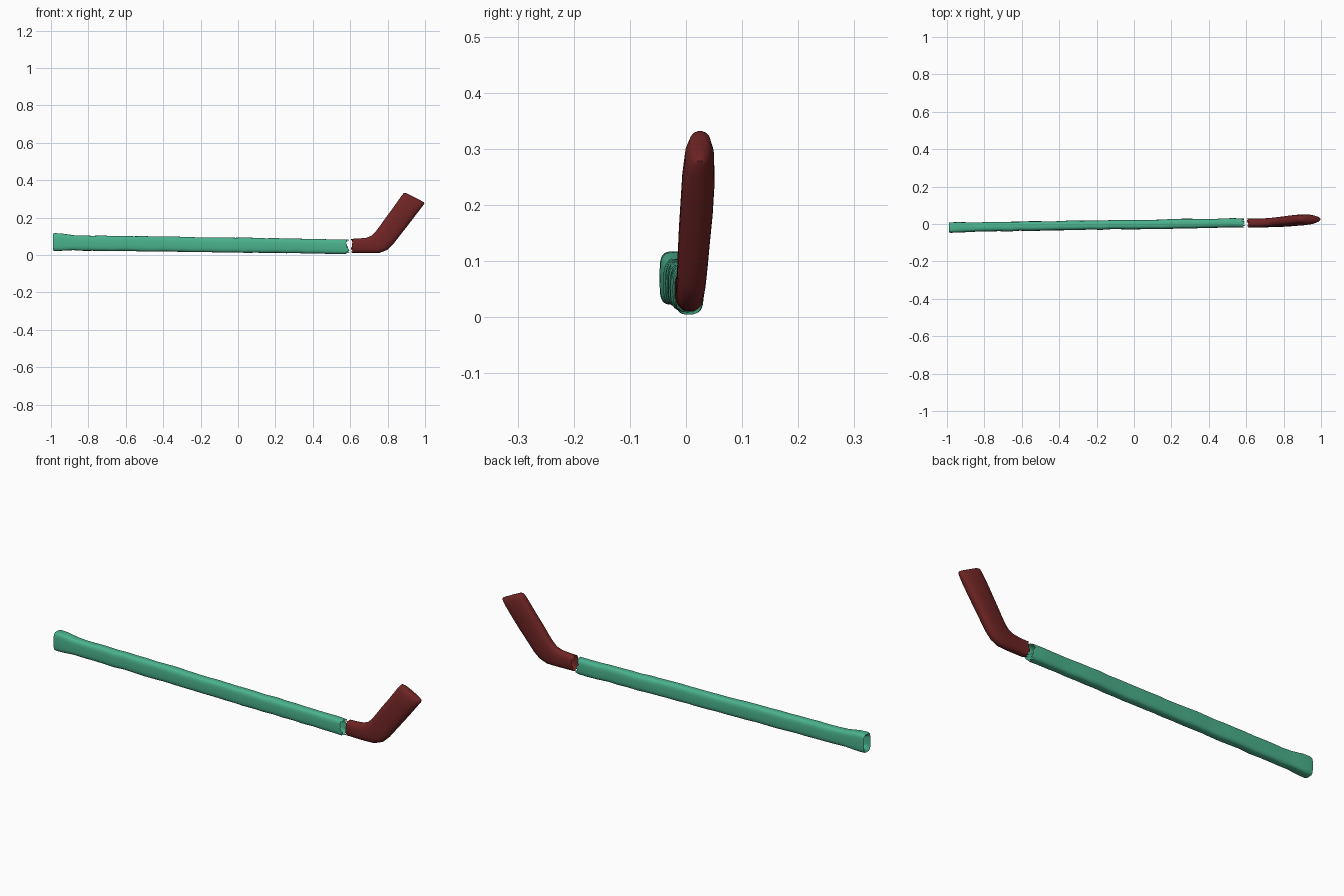
import bpy, bmesh, math, random
from mathutils import Vector

if "Cube" in bpy.data.objects:
    bpy.data.objects.remove(bpy.data.objects["Cube"])

random.seed(4)
SEG = 32


def material(name, color):
    m = bpy.data.materials.new(name)
    m.diffuse_color = (*color, 1)
    m.use_nodes = True
    m.node_tree.nodes["Principled BSDF"].inputs["Base Color"].default_value = m.diffuse_color
    return m


def ring(top, bottom, y, half_w, power):
    """Rounded-box section between a top and a bottom (x, z) point."""
    t, b = Vector((top[0], y, top[1])), Vector((bottom[0], y, bottom[1]))
    mid, up = (t + b) / 2, (t - b) / 2
    pts = []
    for i in range(SEG):
        a = 2 * math.pi * i / SEG
        c, s = math.cos(a), math.sin(a)
        u = math.copysign(abs(c) ** (2 / power), c)
        v = math.copysign(abs(s) ** (2 / power), s)
        pts.append(mid + Vector((0, u * half_w, 0)) + up * v)
    return pts


def loft(name, rings, mat, cap_start=False, cap_end=False):
    bm = bmesh.new()
    vs = [[bm.verts.new(p) for p in r] for r in rings]
    for a, b in zip(vs, vs[1:]):
        for i in range(SEG):
            j = (i + 1) % SEG
            bm.faces.new((a[i], a[j], b[j], b[i]))
    if cap_start:
        bm.faces.new(vs[0][::-1])
    if cap_end:
        bm.faces.new(vs[-1])
    # vertex order already gives outward normals; flip if it does not
    probe = bm.faces[:][SEG * 3] if bm.faces.ensure_lookup_table() is None else None
    probe.normal_update()
    centre = sum((v.co for v in vs[3]), Vector()) / SEG
    if probe.normal.dot(probe.calc_center_median() - centre) < 0:
        bmesh.ops.reverse_faces(bm, faces=bm.faces[:])
    me = bpy.data.meshes.new(name)
    bm.to_mesh(me)
    bm.free()
    ob = bpy.data.objects.new(name, me)
    bpy.context.collection.objects.link(ob)
    me.materials.append(mat)
    bpy.ops.object.select_all(action='DESELECT')
    ob.select_set(True)
    bpy.context.view_layer.objects.active = ob
    bpy.ops.object.shade_smooth_by_angle(angle=math.radians(45))
    return ob


def ragged(points, amount):
    for p in points:
        p.x += random.uniform(-amount, amount)


# Shaft: recessed butt end, flared knob, long slightly uneven tube
shaft = [
    ring((-0.955, 0.095), (-0.955, 0.045), -0.018, 0.014, 4),
    ring((-0.985, 0.105), (-0.985, 0.033), -0.018, 0.020, 4),
    ring((-0.990, 0.113), (-0.990, 0.024), -0.018, 0.026, 4),
    ring((-0.980, 0.117), (-0.980, 0.022), -0.019, 0.028, 4),
    ring((-0.940, 0.115), (-0.940, 0.023), -0.018, 0.028, 4),
    ring((-0.880, 0.106), (-0.880, 0.026), -0.017, 0.026, 3.5),
]
N = 26
for k in range(N + 1):
    f = k / N
    x = -0.83 + f * 1.415
    j = lambda: random.uniform(-0.0015, 0.0015)
    shaft.append(ring((x, 0.105 - 0.021 * f + j()), (x, 0.024 - 0.018 * f + j()),
                      -0.016 + 0.022 * f + j(), 0.025 + j(), 3.2))
ragged(shaft[-1], 0.012)
loft("shaft", shaft, material("green", (0.07, 0.45, 0.27)), cap_start=True)

# Blade: neck, bent heel, then a flat paddle rising to the toe
sections = [
    ((0.608, 0.087), (0.608, 0.012), 0.005, 0.025),
    ((0.640, 0.088), (0.640, 0.011), 0.005, 0.024),
    ((0.685, 0.092), (0.700, 0.010), 0.006, 0.024),
    ((0.715, 0.104), (0.755, 0.011), 0.008, 0.025),
    ((0.735, 0.124), (0.797, 0.027), 0.010, 0.026),
    ((0.755, 0.150), (0.828, 0.056), 0.012, 0.027),
    ((0.785, 0.193), (0.862, 0.100), 0.015, 0.028),
    ((0.820, 0.240), (0.902, 0.151), 0.019, 0.029),
    ((0.852, 0.285), (0.942, 0.203), 0.022, 0.029),
    ((0.875, 0.318), (0.978, 0.250), 0.024, 0.026),
    ((0.886, 0.331), (0.993, 0.270), 0.025, 0.020),
    ((0.896, 0.332), (0.997, 0.278), 0.025, 0.013),
    ((0.910, 0.326), (0.992, 0.284), 0.025, 0.006),
]
blade = [ring(t, b, y, w, 2.6) for t, b, y, w in sections]
ragged(blade[0], 0.006)
loft("blade", blade, material("dark_red", (0.16, 0.018, 0.018)), cap_end=True)
